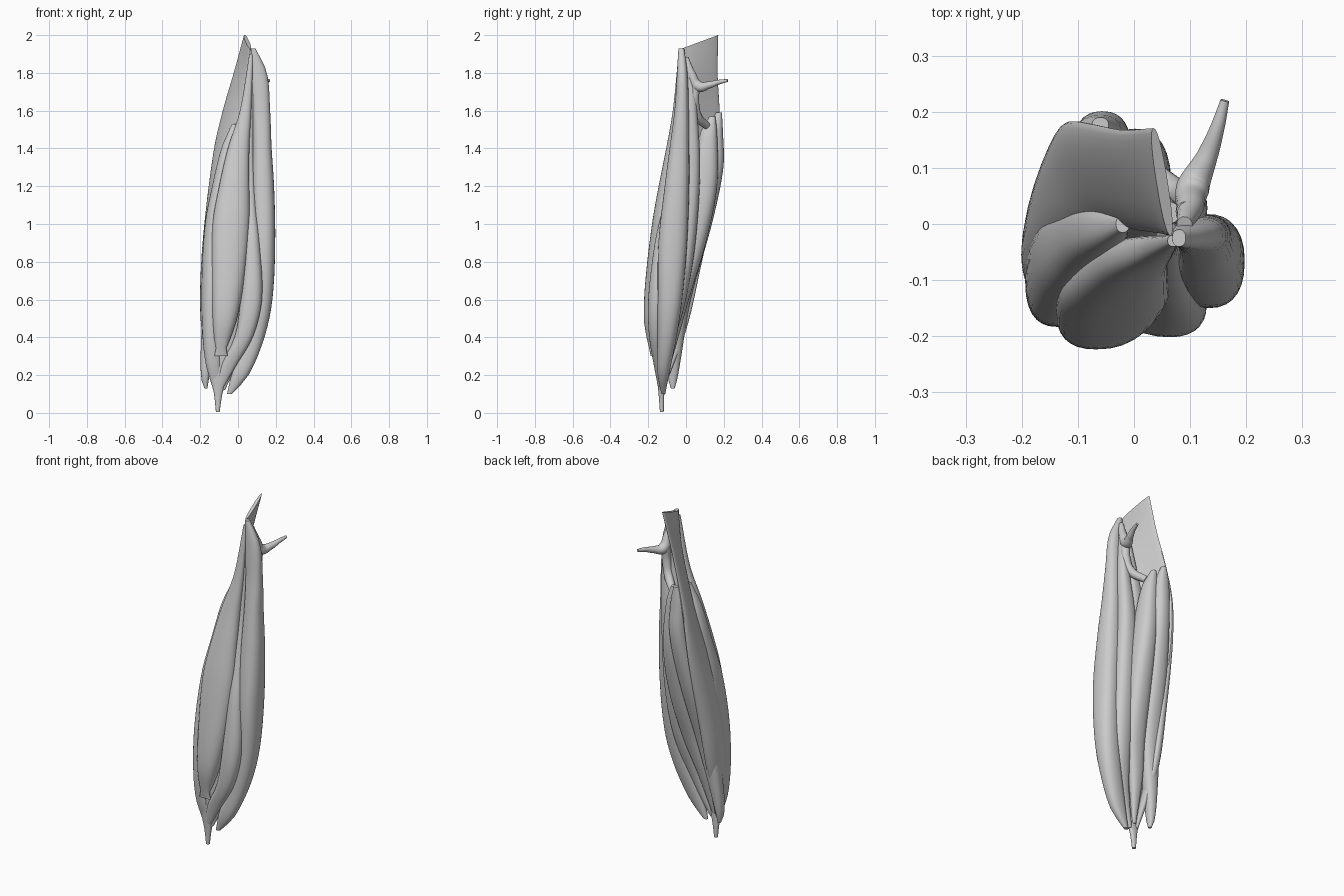
import bpy
import bmesh
from math import cos, sin, radians, pi, copysign
from mathutils import Vector

CM = 0.01          # stations are written in hundredths of a unit
SIDES = 28
RINGS = 36
FULLNESS = 0.85    # below one makes the packed bellies squarer

default = bpy.data.objects.get("Cube")
if default:
    bpy.data.objects.remove(default, do_unlink=True)

grey = bpy.data.materials.new("neutral_grey")
grey.use_nodes = True
colour = (0.6, 0.6, 0.6, 1)
grey.diffuse_color = colour
grey.node_tree.nodes["Principled BSDF"].inputs["Base Color"].default_value = colour


def sample(stations, height):
    """Smooth station values at a height, with slopes from the neighbours."""
    last = len(stations) - 1
    index = 0
    while index < last - 1 and height < stations[index + 1][0]:
        index += 1

    def slope(i, k):
        a, b = stations[max(i - 1, 0)], stations[min(i + 1, last)]
        return (b[k] - a[k]) / (b[0] - a[0])

    start, end = stations[index], stations[index + 1]
    span = end[0] - start[0]
    t = (height - start[0]) / span
    ease = t * t * (3 - 2 * t)
    values = []
    for k in range(1, len(start)):
        value = start[k] + (end[k] - start[k]) * ease
        value += span * t * (1 - t) * ((1 - t) * slope(index, k) - t * slope(index + 1, k))
        values.append(value)
    return values


def full(value):
    return copysign(abs(value) ** FULLNESS, value)


def finish(obj):
    obj.data.materials.append(grey)
    bpy.ops.object.select_all(action="DESELECT")
    obj.select_set(True)
    bpy.context.view_layer.objects.active = obj
    bpy.ops.object.shade_smooth_by_angle(angle=radians(40))


def muscle(name, stations, bow=0, top_slant=0):
    """Loft of oval sections: height, x, y, half width, half depth, optional turn."""
    bm = bmesh.new()
    top, bottom = stations[0][0], stations[-1][0]
    rings = []
    for r in range(RINGS + 1):
        f = r / RINGS
        height = top + (bottom - top) * f
        x, y, width, depth, *turn = sample(stations, height)
        width, depth = max(width, 0.3), max(depth, 0.3)
        angle = radians(sum(turn))
        ring = []
        for s in range(SIDES):
            a = 2 * pi * s / SIDES
            u = width * full(cos(a))
            v = depth * full(sin(a)) + bow * sin(pi * f) * sin(a) ** 2
            px = u * cos(angle) - v * sin(angle)
            py = u * sin(angle) + v * cos(angle)
            pz = height + top_slant * py * (1 - f) ** 3
            ring.append(bm.verts.new(Vector((x + px, y + py, pz)) * CM))
        rings.append(ring)
    for upper, lower in zip(rings, rings[1:]):
        for s in range(SIDES):
            n = (s + 1) % SIDES
            bm.faces.new((upper[s], lower[s], lower[n], upper[n]))
    bm.faces.new(rings[0])
    bm.faces.new(rings[-1][::-1])
    bmesh.ops.recalc_face_normals(bm, faces=bm.faces)
    mesh = bpy.data.meshes.new(name)
    bm.to_mesh(mesh)
    bm.free()
    obj = bpy.data.objects.new(name, mesh)
    bpy.context.collection.objects.link(obj)
    finish(obj)


def tendon(name, points):
    """Round tapering cord through x, y, z, radius points."""
    curve = bpy.data.curves.new(name, "CURVE")
    curve.dimensions = "3D"
    curve.bevel_depth = CM
    curve.bevel_resolution = 4
    curve.use_fill_caps = True
    spline = curve.splines.new("BEZIER")
    spline.bezier_points.add(len(points) - 1)
    for knot, (x, y, z, radius) in zip(spline.bezier_points, points):
        knot.co = Vector((x, y, z)) * CM
        knot.radius = radius
        knot.handle_left_type = knot.handle_right_type = "AUTO"
    obj = bpy.data.objects.new(name, curve)
    bpy.context.collection.objects.link(obj)
    bpy.ops.object.select_all(action="DESELECT")
    obj.select_set(True)
    bpy.context.view_layer.objects.active = obj
    bpy.ops.object.convert(target="MESH")
    finish(bpy.context.view_layer.objects.active)


# Broad sheet twisting from the crest down the outer side
muscle("outer_sheet", [
    (196.5, 5, 7.5, 9.7, 1, 99), (178, 1.5, 7.5, 9.8, 1.2, 110),
    (160, -3, 8.3, 10.3, 1.5, 114), (140, -7.8, 9, 10, 2, 112),
    (115, -12, 6.5, 9.5, 2.5, 97), (80, -15, 0, 8.5, 3, 84),
    (45, -15.5, -6.5, 7, 3, 82), (13, -12, -12.5, 1, 1, 82)],
    bow=1.5, top_slant=0.37)

# Long spindle down the front, ending in a flared tendon
muscle("front_spindle", [
    (190, 7, -3, 1, 1), (160, 4, -4.5, 3, 2.5), (140, 0.3, -6.5, 5.7, 4),
    (120, -2, -9.5, 8, 5), (100, -3.7, -12, 9.8, 6), (70, -5.3, -15, 8.7, 6.5),
    (50, -7, -17, 6.5, 5.3), (38, -8.5, -17.5, 4, 3), (33, -9, -18, 2.5, 1.2),
    (30, -9, -18, 3.5, 0.7)])

# Deep belly between the spindle and the outer sheet
muscle("outer_front_belly", [
    (153, -2, 0, 1.2, 1.5), (140, -5, -1, 3.8, 4), (120, -8.5, -2.5, 5.2, 6),
    (100, -11.5, -5, 6, 8), (70, -13.3, -9, 6, 8.5), (45, -13.7, -12, 5.3, 6.3),
    (27, -13, -13.5, 4.3, 3.5), (15, -11.5, -13, 2.5, 1.5), (9, -10.7, -13, 1, 1)])

# Inner front belly
muscle("inner_front_belly", [
    (185, 7.5, -2, 1.2, 1.2), (140, 6, -3, 2.5, 3.5), (110, 6.5, -7, 3.5, 5),
    (90, 7.5, -11.2, 4.3, 5.3), (60, 7, -15, 5.7, 5), (40, 3, -16, 4.8, 3.5),
    (25, -5, -15, 4, 2), (12, -10, -13.5, 1.5, 1)])

# Inner side belly hanging from the crest
muscle("inner_side_belly", [
    (193, 8, -2.5, 1.2, 1.5), (180, 11, -2, 4.3, 2.8), (160, 12.3, -2.3, 4.7, 3.8),
    (140, 12.8, -3.5, 5, 5.2), (120, 13.2, -4.8, 5.9, 6.5), (90, 13.7, -7, 6, 7.6),
    (60, 12, -8.5, 6.2, 6.5), (40, 8, -10, 6, 5), (20, 1, -12, 4.6, 3),
    (10, -4.5, -12, 1.3, 1)])

# Deep core narrowing into the knee tendon
muscle("deep_core", [
    (175, 6, 2, 2, 2), (140, 2, 2, 5, 5), (100, 0, -3, 9, 7.5),
    (60, -4, -9, 10, 6.5), (35, -8, -13, 7.5, 3.5), (20, -10, -13.5, 4.8, 2),
    (10, -10.5, -13, 2.2, 1.5), (0.5, -10.7, -12.8, 1, 1)])

# Rear bellies
muscle("rear_outer_belly", [
    (159, -6, 17.5, 1.5, 1.5), (150, -6, 15.5, 4, 4), (130, -5.8, 13.5, 5.2, 6.3),
    (100, -8.5, 7, 6.2, 6.7), (60, -12.8, -2, 5.6, 4.5), (30, -16.5, -6, 3.3, 3.5),
    (18, -17.4, -7, 2, 2.4), (13, -17, -7, 0.8, 1)])
muscle("rear_inner_belly", [
    (157, -2, 14, 1.5, 1.5), (148, -1, 12, 4, 4.5), (120, 0.5, 9.5, 5.7, 7),
    (90, 0, 4.5, 6.2, 6), (60, -3, -3, 5.7, 4.5), (40, -7, -7, 4, 3),
    (15, -10, -12, 1, 1)])
muscle("inner_rear_belly", [
    (182, 9.5, 2, 2, 2), (160, 10, 2.7, 3, 3.2), (130, 8, 3, 4.8, 4.5),
    (90, 7, 0, 5.8, 5), (60, 5, -5, 5.5, 5), (35, 0, -10, 4, 3),
    (12, -8, -13, 1, 1)])

# Curved spur at the back of the crest and its lower cord
tendon("rear_spur", [
    (9, 0, 188, 1.4), (10, 3, 179, 2.4), (10.5, 6.5, 173, 3),
    (13, 12, 173.5, 1.9), (14.8, 17, 175, 1.3), (16.2, 22, 176, 0.8)])
tendon("spur_cord", [
    (10, 5, 174, 2.6), (9.5, 4.5, 165, 2.5), (7, 6, 157, 2.5), (1, 11, 152, 2)])
